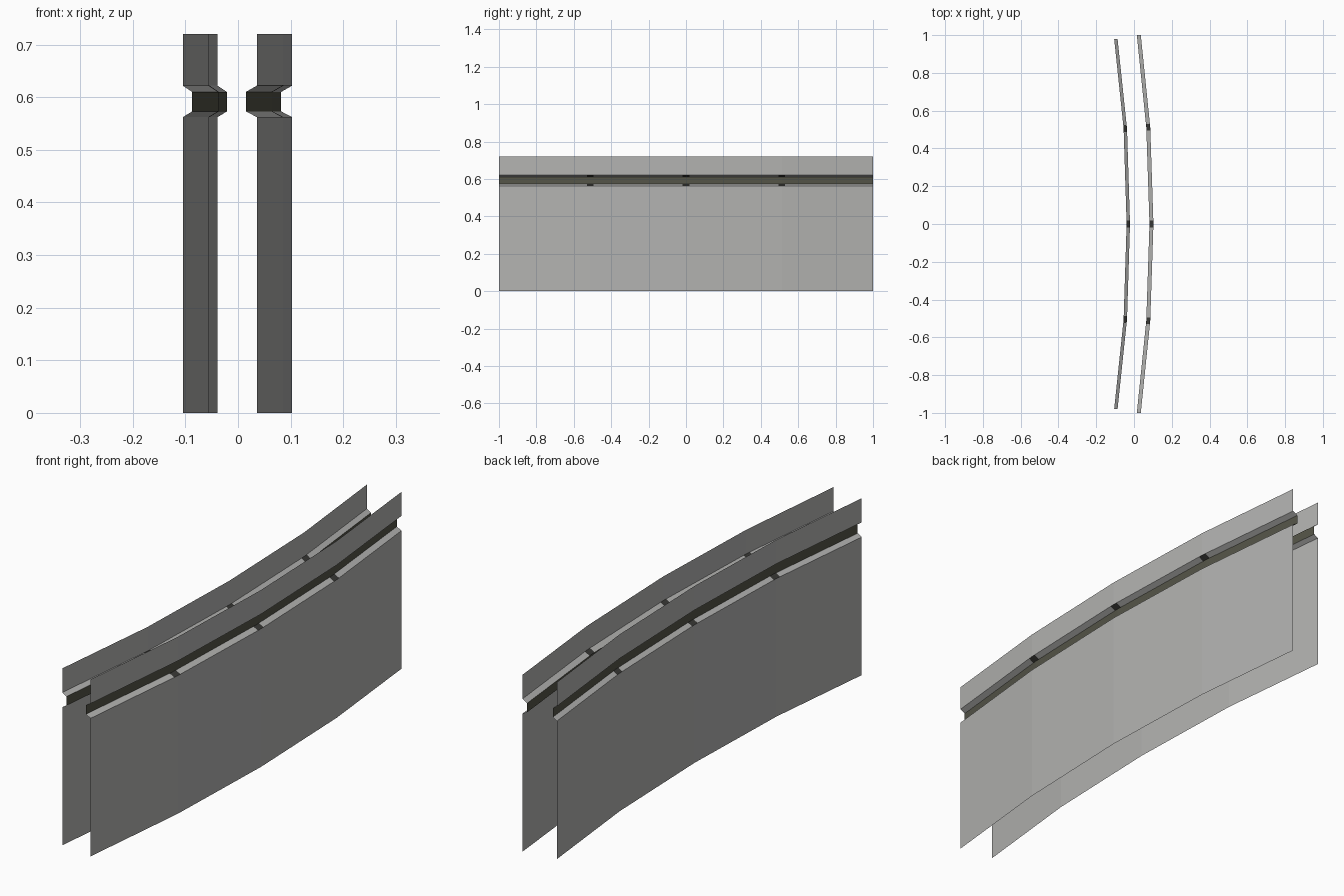
import bpy, bmesh

if "Cube" in bpy.data.objects:
    bpy.data.objects.remove(bpy.data.objects["Cube"])


def material(name, rgb):
    m = bpy.data.materials.new(name)
    m.diffuse_color = (*rgb, 1)
    m.use_nodes = True
    m.node_tree.nodes["Principled BSDF"].inputs["Base Color"].default_value = m.diffuse_color
    return m


PANEL = material("light grey panel", (0.45, 0.45, 0.44))
BAND = material("dark olive band", (0.09, 0.09, 0.065))
PLATE = material("dark joint plate", (0.04, 0.04, 0.036))

# Wall section from bottom to top: (inset share, height)
PROFILE = [(0, 0), (0, 0.562), (1, 0.573), (1, 0.61), (0, 0.622), (0, 0.72)]
HALF_PLATE = 0.018


def plan(joints):
    """Plan points along the bent wall, with a short strip at each inner joint."""
    pts = [joints[0]]
    for a, b, c in zip(joints, joints[1:], joints[2:]):
        for o in (a, None, c):
            if o is None:
                pts.append(b)
            else:
                t = HALF_PLATE / abs(o[1] - b[1])
                pts.append((b[0] + (o[0] - b[0]) * t, b[1] + (o[1] - b[1]) * t))
    return pts + [joints[-1]]


def wall(name, x_end, x_quarter, x_mid, y_end, y_quarter, inset):
    pts = plan([(x_end, -y_end), (x_quarter, -y_quarter), (x_mid, 0),
                (x_quarter, y_quarter), (x_end, y_end)])
    bm = bmesh.new()
    grid = [[bm.verts.new((x + inset * k, y, z)) for k, z in PROFILE] for x, y in pts]
    for i, (a, b) in enumerate(zip(grid, grid[1:])):
        for j in range(len(PROFILE) - 1):
            quad = (a[j], b[j], b[j + 1], a[j + 1])
            # Outer side is the one away from the inset
            f = bm.faces.new(quad if inset < 0 else quad[::-1])
            if j == 2:
                f.material_index = 1          # recessed band
            elif j in (1, 3) and i % 3 != 0:
                f.material_index = 2          # joint plates on groove slopes
    me = bpy.data.meshes.new(name)
    bm.to_mesh(me)
    bm.free()
    for m in (PANEL, BAND, PLATE):
        me.materials.append(m)
    ob = bpy.data.objects.new(name, me)
    bpy.context.collection.objects.link(ob)


# Two concentric bent walls, grooves pushed toward each other
wall("outer_wall", 0.036, 0.086, 0.103, 1.0, 0.512, -0.021)
wall("inner_wall", -0.105, -0.055, -0.039, 0.98, 0.505, 0.018)
